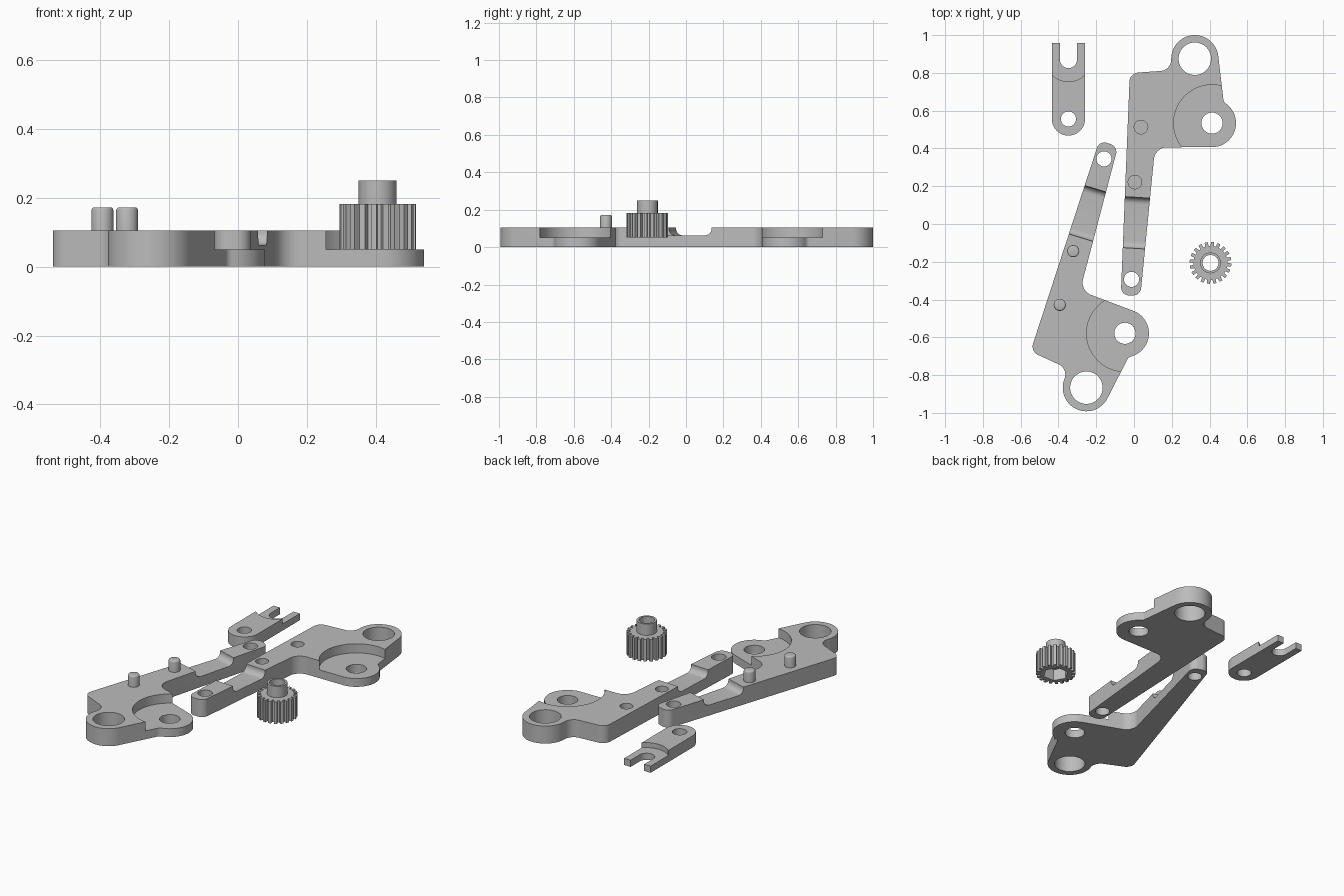
import bpy, bmesh, math
from mathutils import Matrix, Vector

if "Cube" in bpy.data.objects:
    bpy.data.objects.remove(bpy.data.objects["Cube"], do_unlink=True)

grey = bpy.data.materials.new("plain grey")
grey.use_nodes = True
grey.diffuse_color = (0.5, 0.5, 0.5, 1)
for node in grey.node_tree.nodes:
    if node.type == "BSDF_PRINCIPLED":
        node.inputs["Base Color"].default_value = grey.diffuse_color


def belt(circles, steps=40):
    """Outline wrapped counter-clockwise round circles; negative radius = concave fillet."""
    n = len(circles)
    leave = []
    for i in range(n):
        (x1, y1, r1), (x2, y2, r2) = circles[i], circles[(i + 1) % n]
        dx, dy = x2 - x1, y2 - y1
        ratio = (r1 - r2) / math.hypot(dx, dy)
        leave.append(math.atan2(dy, dx) - math.acos(max(-1, min(1, ratio))))
    pts = []
    for i, (x, y, r) in enumerate(circles):
        start = leave[i - 1]
        sweep = (leave[i] - start) % math.tau
        if r < 0:
            sweep -= math.tau
        count = max(2, int(abs(sweep) / math.tau * steps))
        for k in range(count + 1):
            a = start + sweep * k / count
            p = Vector((x + r * math.cos(a), y + r * math.sin(a)))
            if not pts or (p - pts[-1]).length > 1e-4:
                pts.append(p)
    if (pts[0] - pts[-1]).length < 1e-4:
        pts.pop()
    return pts


def disc(x, y, r, steps=48, turn=0):
    return [Vector((x + r * math.cos(turn + math.tau * k / steps),
                    y + r * math.sin(turn + math.tau * k / steps))) for k in range(steps)]


def prism(name, pts, z0, z1, round_top=0):
    bm = bmesh.new()
    face = bm.faces.new([bm.verts.new((p.x, p.y, z0)) for p in pts])
    top = bmesh.ops.extrude_face_region(bm, geom=[face])["geom"]
    bmesh.ops.translate(bm, vec=(0, 0, z1 - z0),
                        verts=[v for v in top if isinstance(v, bmesh.types.BMVert)])
    bmesh.ops.recalc_face_normals(bm, faces=bm.faces)
    if round_top:
        rim = [e for e in bm.edges if min(v.co.z for v in e.verts) > z1 - 1e-5]
        bmesh.ops.bevel(bm, geom=rim, offset=round_top, segments=3, profile=0.5, affect="EDGES")
    mesh = bpy.data.meshes.new(name)
    bm.to_mesh(mesh)
    bm.free()
    mesh.materials.append(grey)
    ob = bpy.data.objects.new(name, mesh)
    bpy.context.collection.objects.link(ob)
    return ob


def combine(ob, others, operation="DIFFERENCE"):
    for other in others:
        other.hide_render = True
        mod = ob.modifiers.new("cut", "BOOLEAN")
        mod.operation, mod.solver, mod.object = operation, "EXACT", other
    bpy.context.view_layer.update()
    graph = bpy.context.evaluated_depsgraph_get()
    mesh = bpy.data.meshes.new_from_object(ob.evaluated_get(graph))
    ob.modifiers.clear()
    ob.data = mesh
    for other in others:
        bpy.data.objects.remove(other, do_unlink=True)
    return ob


def hole(x, y, r, z0=-0.1, z1=0.4, steps=48, turn=0):
    return prism("cutter", disc(x, y, r, steps, turn), z0, z1)


# Lever plate dimensions
THICK = 0.105
END = (-0.013, -0.293)
RING = (0.322, 0.875)
BOSS = (0.413, 0.534)
PEGS = [(0.005, 0.222), (0.037, 0.513)]


def lever(name):
    outline = belt([
        (-0.026, -0.336, 0.042), (-0.004, -0.336, 0.042),   # arm tip
        (0.175, 0.336, -0.07),                              # inner fillet
        (*BOSS, 0.127), (0.503, 0.663, -0.03),              # boss and fillet
        (*RING, 0.125), (0.137, 0.87, -0.06),               # ring and fillet
        (0.026, 0.752, 0.05)], 64)                          # outer corner
    body = prism(name, outline, 0, THICK)
    # Rounded relief across the arm
    relief = prism("cutter", belt([(-0.1, 0.098, 0.035), (0.1, 0.098, 0.035),
                                   (0.1, 0.2, 0.035), (-0.1, 0.2, 0.035)]), -0.15, 0.15)
    cycle = Matrix(((0, 0, 1, 0), (1, 0, 0, 0), (0, 1, 0, 0), (0, 0, 0, 1)))
    relief.data.transform(Matrix.Translation((0.01, 0.006, 0))
                          @ Matrix.Rotation(math.radians(-3.5), 4, "Z") @ cycle)
    return combine(body, [relief, hole(*BOSS, 0.203, 0.05, 0.3, 80),
                          hole(*BOSS, 0.056), hole(*RING, 0.086), hole(*END, 0.04)])


# Lever with sockets
right_lever = lever("socket_lever")
combine(right_lever, [hole(x, y, 0.036, 0.04, 0.3) for x, y in PEGS])

# Mirrored lever with pegs
peg_lever = lever("peg_lever")
place = (Matrix.Translation((-0.159, 0.345, 0)) @ Matrix.Rotation(math.radians(-20.4), 4, "Z")
         @ Matrix.Diagonal((1, -1, 1, 1)) @ Matrix.Translation((-END[0], -END[1], 0)))
peg_lever.data.transform(place)
peg_lever.data.flip_normals()
for i, (x, y) in enumerate(PEGS):
    p = place @ Vector((x, y, 0))
    prism("peg_%d" % (i + 1), disc(p.x, p.y, 0.032, 32), 0.09, 0.172, 0.01)

# Forked link
LX = -0.347
link = prism("forked_link", belt([(LX, 0.556, 0.088), (LX + 0.087, 0.956, 0.001),
                                  (LX - 0.087, 0.956, 0.001)]), 0, 0.07)
slot = prism("cutter", belt([(LX, 0.87, 0.045), (LX, 1.1, 0.045)]), -0.1, 0.3)
combine(link, [hole(LX, 0.878, 0.124, 0.04, 0.3, 64), slot, hole(LX, 0.556, 0.04)])

# Pinion gear with hub, bore and hexagonal pocket
GX, GY, TEETH = 0.405, -0.206, 20
teeth = []
for t in range(TEETH):
    for r, shift in ((0.09, 0.0), (0.09, 0.36), (0.111, 0.44), (0.111, 0.92)):
        a = math.tau * (t + shift) / TEETH
        teeth.append(Vector((GX + r * math.cos(a), GY + r * math.sin(a))))
gear = prism("pinion_gear", teeth, 0.05, 0.182)
combine(gear, [prism("hub", disc(GX, GY, 0.055), 0.15, 0.25)], "UNION")
combine(gear, [hole(GX, GY, 0.042), hole(GX, GY, 0.072, 0, 0.12, 6)])

# Smooth round walls, keep crisp rims
for ob in bpy.context.scene.objects:
    ob.select_set(ob.type == "MESH")
bpy.context.view_layer.objects.active = gear
bpy.ops.object.shade_smooth_by_angle(angle=math.radians(25))
